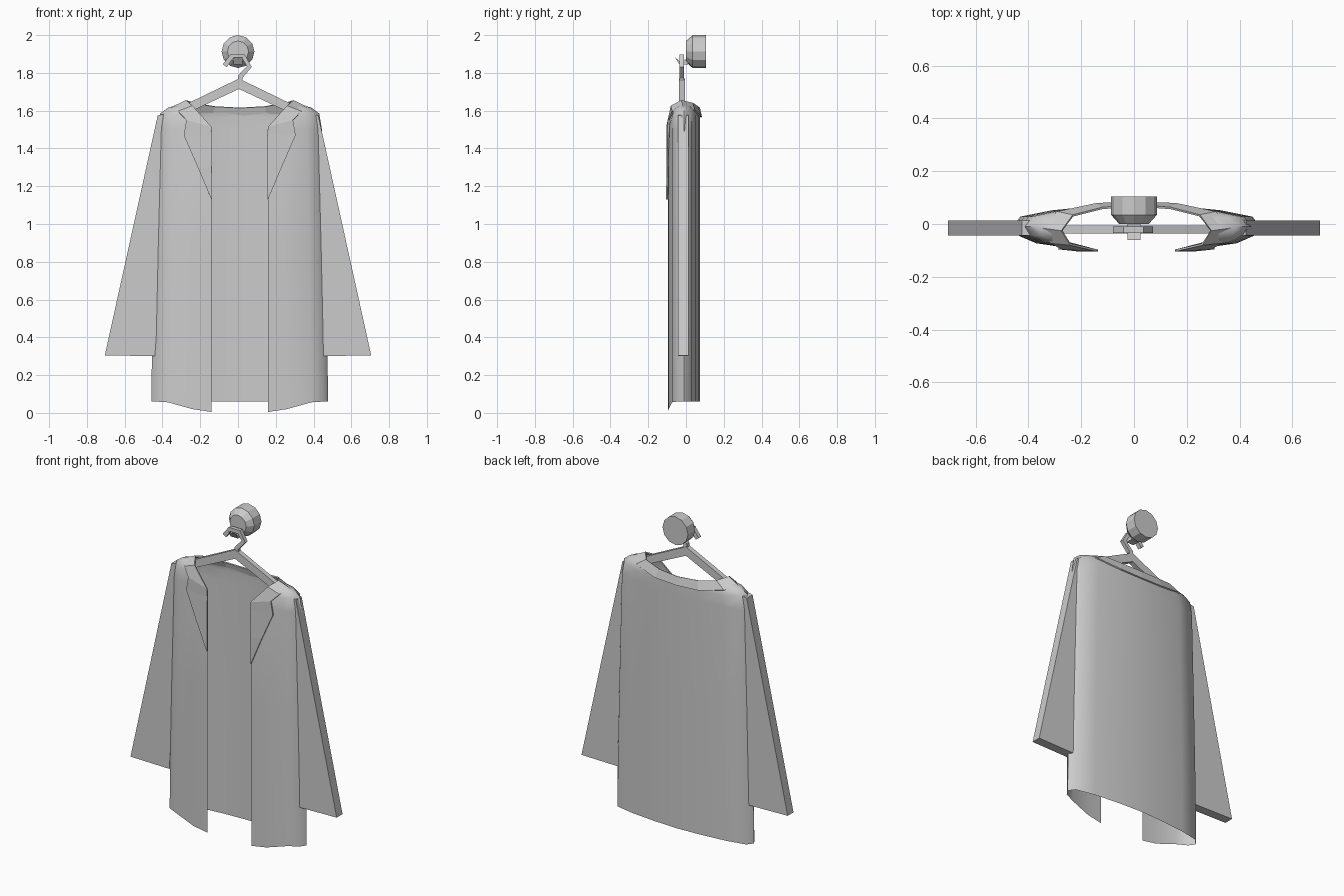
import bpy
import bmesh
from math import pi
from mathutils import Vector

cube = bpy.data.objects.get("Cube")
if cube:
    bpy.data.objects.remove(cube, do_unlink=True)

grey = bpy.data.materials.new("soft_grey")
grey.use_nodes = True
grey.diffuse_color = (0.6, 0.6, 0.6, 1)
grey.node_tree.nodes["Principled BSDF"].inputs["Base Color"].default_value = (0.6, 0.6, 0.6, 1)


def finish(name, bm, smooth=False):
    bmesh.ops.recalc_face_normals(bm, faces=bm.faces)
    mesh = bpy.data.meshes.new(name)
    bm.to_mesh(mesh)
    bm.free()
    mesh.materials.append(grey)
    obj = bpy.data.objects.new(name, mesh)
    bpy.context.collection.objects.link(obj)
    if smooth:
        bpy.ops.object.select_all(action='DESELECT')
        obj.select_set(True)
        bpy.context.view_layer.objects.active = obj
        bpy.ops.object.shade_smooth_by_angle(angle=pi / 4)
    return obj


def whole(half):
    """Mirror a front-edge-to-back-centre row into a full row."""
    return half + [Vector((-p.x, p.y, p.z)) for p in reversed(half[:-1])]


def loft(name, rows, smooth=False):
    bm = bmesh.new()
    grid = [[bm.verts.new(p) for p in row] for row in rows]
    for a, b in zip(grid, grid[1:]):
        for i in range(len(a) - 1):
            bm.faces.new((a[i], a[i + 1], b[i + 1], b[i]))
    bmesh.ops.remove_doubles(bm, verts=bm.verts, dist=0.0005)
    return finish(name, bm, smooth)


def slab(name, outline, y_front, y_back, smooth=False):
    """Extrude an x-z outline between two depths."""
    bm = bmesh.new()
    face = bm.faces.new([bm.verts.new((x, y_front, z)) for x, z in outline])
    ext = bmesh.ops.extrude_face_region(bm, geom=[face])
    verts = [v for v in ext["geom"] if isinstance(v, bmesh.types.BMVert)]
    bmesh.ops.translate(bm, verts=verts, vec=(0, y_back - y_front, 0))
    return finish(name, bm, smooth)


def strip(path, w):
    """Outline of a ribbon of width w along an open x-z path."""
    pts = [Vector(p) for p in path]
    left, right = [], []
    for i, p in enumerate(pts):
        d = (pts[min(i + 1, len(pts) - 1)] - pts[max(i - 1, 0)]).normalized()
        n = Vector((-d.y, d.x)) * w / 2
        left.append(p + n)
        right.append(p - n)
    return left + right[::-1]


# Garment body: an open-fronted shell from hem to neck seam
profile = [(0.15, -0.096), (0.25, -0.092), (0.38, -0.073), (0.445, -0.045), (0.468, -0.01),
           (0.44, 0.028), (0.32, 0.052), (0.16, 0.068), (0, 0.075)]
neck = [Vector(p) for p in (
    (0.25, -0.07, 1.6), (0.27, -0.065, 1.61), (0.29, -0.055, 1.62), (0.31, -0.035, 1.63),
    (0.32, -0.01, 1.63), (0.29, 0.025, 1.625), (0.22, 0.05, 1.61), (0.12, 0.066, 1.6),
    (0, 0.073, 1.6))]


def body_row(z, scale):
    return [Vector((x if i == 0 else x * scale, y, z)) for i, (x, y) in enumerate(profile)]


hem = body_row(0.06, 1)
for point, drop in zip(hem, (0.055, 0.04, 0.004)):
    point.z -= drop
chest = body_row(1.5, 0.93)
rows = [hem, body_row(0.4, 0.99), body_row(0.9, 0.965), chest]
for inward, rise in ((0.12, 0.65), (0.5, 0.9), (1, 1)):
    row = []
    for i, (a, b) in enumerate(zip(chest, neck)):
        p = a.lerp(b, inward ** 0.33 if i < 2 else inward)
        p.z = a.z + (b.z - a.z) * rise
        row.append(p)
    rows.append(row)
body = loft("robe_body", [whole(r) for r in rows], smooth=True)
body.location.x = 0.009

# Collar: pointed lapels running over the shoulders and round the back
inner = [(0.148, -0.1, 1.13), (0.148, -0.1, 1.3), (0.146, -0.1, 1.47), (0.15, -0.1, 1.515),
         (0.25, -0.077, 1.625), (0.283, -0.025, 1.652), (0.24, 0.032, 1.64),
         (0.13, 0.06, 1.622), (0, 0.07, 1.615)]
outer = [(0.15, -0.101, 1.13), (0.222, -0.1, 1.3), (0.296, -0.092, 1.47), (0.282, -0.093, 1.55),
         (0.325, -0.07, 1.595), (0.357, -0.015, 1.617), (0.3, 0.045, 1.6),
         (0.15, 0.076, 1.57), (0, 0.081, 1.565)]
collar = loft("collar", [whole([Vector(p) for p in line]) for line in (inner, outer)])
collar.location.x = 0.009
thick = collar.modifiers.new("thickness", 'SOLIDIFY')
thick.thickness = 0.008
thick.offset = 0

# Sleeves: flat flared triangles hanging from the shoulders
for side, name in ((1, "left_sleeve"), (-1, "right_sleeve")):
    outline = [(0.38, 1.585), (0.425, 1.575), (0.705, 0.305), (0.44, 0.3), (0.4, 0.9)]
    slab(name, [(side * x, z) for x, z in outline], -0.043, 0.014)

# Hanger: two sloping arms and a bent hook
for side, name in ((1, "left_hanger_arm"), (-1, "right_hanger_arm")):
    arm = [(0, 1.77), (0.33, 1.61), (0.32, 1.565), (0, 1.715)]
    slab(name, [(side * x + 0.005, z) for x, z in arm], -0.036, -0.006)
hook = [(0.01, 1.745), (0.012, 1.78), (0.06, 1.833), (0.03, 1.885), (-0.035, 1.885), (-0.07, 1.838)]
slab("hanger_hook", strip(hook, 0.026), -0.034, -0.01)

# Wall knob: a faceted round with a tapered front
bm = bmesh.new()
rings = []
for y, r in ((0.105, 0.087), (0.035, 0.087), (0, 0.056)):
    ring = bmesh.ops.create_circle(bm, segments=12, radius=r)["verts"]
    for v in ring:
        v.co = Vector((v.co.x, y, v.co.y + 1.913))
    rings.append(ring)
for a, b in zip(rings, rings[1:]):
    for i in range(len(a)):
        j = (i + 1) % len(a)
        bm.faces.new((a[i], a[j], b[j], b[i]))
bm.faces.new(rings[0])
bm.faces.new(rings[-1])
finish("wall_knob", bm)

# Peg: a short support under the hook with an upturned lip
bm = bmesh.new()
side_view = [(0.01, 1.875), (-0.035, 1.862), (-0.06, 1.885), (-0.035, 1.845), (0.01, 1.845)]
face = bm.faces.new([bm.verts.new((-0.025, y, z)) for y, z in side_view])
ext = bmesh.ops.extrude_face_region(bm, geom=[face])
bmesh.ops.translate(bm, vec=(0.05, 0, 0),
                    verts=[v for v in ext["geom"] if isinstance(v, bmesh.types.BMVert)])
finish("knob_peg", bm)
